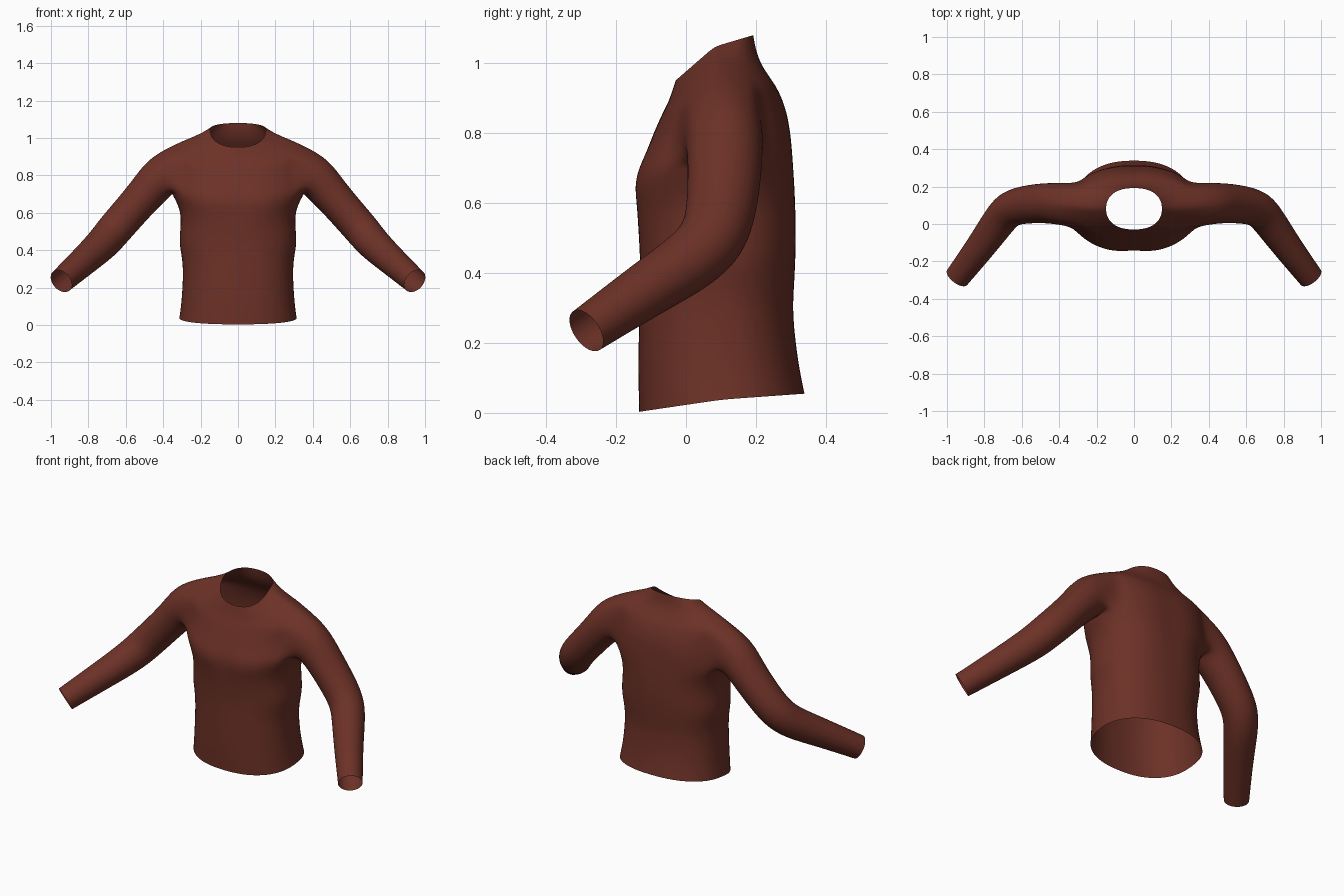
import bpy, bmesh
from math import sin, cos, pi, exp
from mathutils import Vector

cube = bpy.data.objects.get("Cube")
if cube:
    bpy.data.objects.remove(cube, do_unlink=True)

mat = bpy.data.materials.new("rust_brown_cloth")
mat.use_nodes = True
colour = (0.15, 0.031, 0.02, 1)
mat.diffuse_color = colour
bsdf = mat.node_tree.nodes["Principled BSDF"]
bsdf.inputs["Base Color"].default_value = colour
bsdf.inputs["Roughness"].default_value = 0.9

N = 32          # columns around the torso
HALF = 3        # armhole half width, in columns
LOW, HIGH = 8, 12   # torso rings at the bottom and top of the armhole

# Torso rings: front z, side z, back z, half width, front y, back y
TORSO = [
    (.003, .038, .055, .315, -.135, .34),
    (.12, .13, .14, .302, -.138, .322),
    (.28, .28, .28, .294, -.135, .305),
    (.36, .36, .36, .300, -.133, .31),
    (.44, .44, .44, .317, -.132, .315),
    (.52, .52, .52, .308, -.138, .318),
    (.59, .59, .59, .307, -.148, .318),
    (.65, .65, .65, .325, -.158, .317),
    (.70, .70, .71, .355, -.144, .313),
    (.74, .76, .78, .350, -.122, .308),
    (.78, .83, .85, .345, -.103, .296),
    (.82, .90, .90, .348, -.085, .278),
    (.86, .957, .94, .362, -.066, .257),
    (.89, .99, .985, .285, -.05, .222),
    (.92, 1.02, 1.03, .205, -.04, .202),
    (.95, 1.047, 1.08, .15, -.03, .193),
]
# Sleeve rings: centre, vertical radius, depth radius
SLEEVE = [
    ((.415, .11, .795), .117, .112),
    ((.495, .112, .70), .10, .107),
    ((.60, .102, .58), .097, .102),
    ((.67, .08, .50), .096, .098),
    ((.72, .02, .437), .092, .092),
    ((.81, -.11, .355), .081, .081),
    ((.945, -.285, .235), .068, .068),
]


def power(v, e):
    return abs(v) ** e * (1 if v >= 0 else -1)


def torso_point(ring, j):
    zf, zs, zb, w, yf, yb = ring
    a = 2 * pi * j / N
    c, s = power(cos(a), .87), power(sin(a), .87)
    x = w * c
    y = (yf + yb) / 2 + (yb - yf) / 2 * s
    z = zs + ((zb if s > 0 else zf) - zs) * abs(s)
    # hollow between the chest halves and along the spine
    hollow = exp(-(x / .07) ** 2)
    if s < 0:
        y += .016 * hollow * exp(-((z - .66) / .09) ** 2)
    else:
        y -= .009 * hollow * exp(-((z - .72) / .2) ** 2)
    return x, y, z


bm = bmesh.new()


def bridge(lower, upper, skip=()):
    n = len(lower)
    for j in range(n):
        if j not in skip:
            k = (j + 1) % n
            bm.faces.new((lower[j], lower[k], upper[k], upper[j]))


# Torso, leaving the two armholes open
rings = []
hole_cols = {(c + d) % N for c in (0, N // 2) for d in range(-HALF, HALF)}
for i, ring in enumerate(TORSO):
    row = []
    for j in range(N):
        near_side = min(j % (N // 2), N // 2 - j % (N // 2))
        inside_hole = LOW < i < HIGH and near_side < HALF
        row.append(None if inside_hole else bm.verts.new(torso_point(ring, j)))
    rings.append(row)
for i in range(len(rings) - 1):
    bridge(rings[i], rings[i + 1], hole_cols if LOW <= i < HIGH else ())

# Armhole outline from its lowest point, going round by the back
outline = [(LOW, d) for d in range(HALF)]
outline += [(i, HALF) for i in range(LOW, HIGH)]
outline += [(HIGH, d) for d in range(HALF, -HALF, -1)]
outline += [(i, -HALF) for i in range(HIGH, LOW, -1)]
outline += [(LOW, d) for d in range(-HALF, 0)]

# Sleeves, one on each side, growing out of the armholes
path = [Vector((.33, .11, .825))] + [Vector(s[0]) for s in SLEEVE]
for side in (1, -1):
    prev = [rings[i][d % N if side > 0 else (N // 2 - d) % N] for i, d in outline]
    across = Vector((0, 1, 0))
    for i, (centre, rv, rd) in enumerate(SLEEVE, 1):
        t = (path[min(i + 1, len(path) - 1)] - path[i - 1]).normalized()
        across = (across - t * across.dot(t)).normalized()
        up = t.cross(across)
        loop = []
        for k in range(len(outline)):
            a = 2 * pi * k / len(outline)
            p = path[i] - up * rv * cos(a) + across * rd * sin(a)
            loop.append(bm.verts.new((p.x * side, p.y, p.z)))
        bridge(prev, loop)
        prev = loop

bmesh.ops.recalc_face_normals(bm, faces=bm.faces)
# Keep the outside of the cloth facing outward
bm.faces.ensure_lookup_table()
if bm.faces[0].normal.dot(bm.faces[0].calc_center_median() - Vector((0, .1, 0))) < 0:
    bmesh.ops.reverse_faces(bm, faces=bm.faces)

mesh = bpy.data.meshes.new("long_sleeved_top")
bm.to_mesh(mesh)
bm.free()
mesh.materials.append(mat)
for poly in mesh.polygons:
    poly.use_smooth = True
top = bpy.data.objects.new("long_sleeved_top", mesh)
bpy.context.collection.objects.link(top)
sub = top.modifiers.new("soft_cloth", 'SUBSURF')
sub.levels = sub.render_levels = 2
